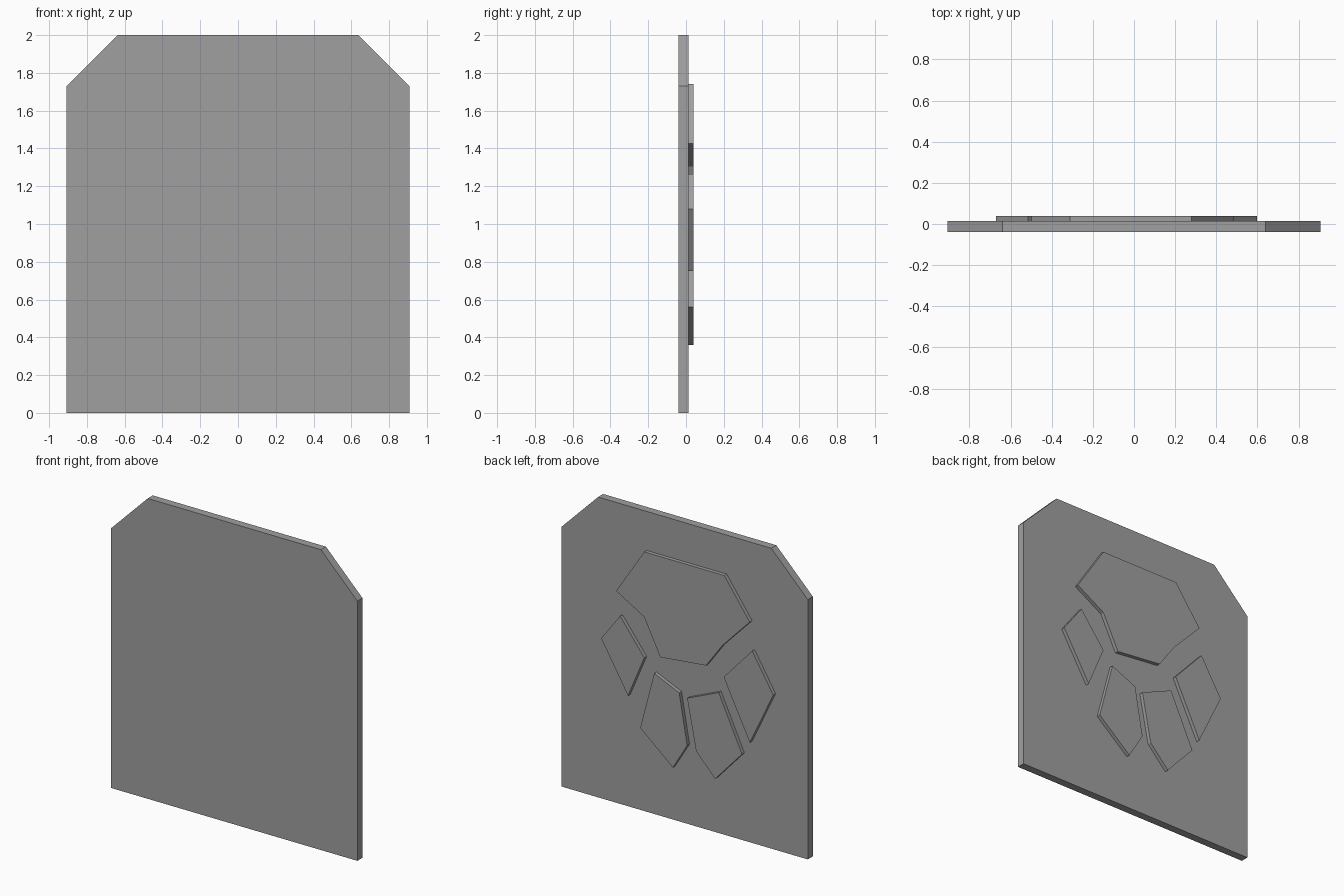
import bpy
import bmesh

if "Cube" in bpy.data.objects:
    bpy.data.objects.remove(bpy.data.objects["Cube"])

grey = bpy.data.materials.new("plain_grey")
grey.diffuse_color = (0.35, 0.35, 0.35, 1.0)
grey.use_nodes = True
grey.node_tree.nodes["Principled BSDF"].inputs["Base Color"].default_value = grey.diffuse_color


def slab(name, outline, y_front, y_back):
    """Extrude an (x, z) outline along y into a flat solid."""
    bm = bmesh.new()
    face = bm.faces.new([bm.verts.new((x, y_front, z)) for x, z in outline])
    out = bmesh.ops.extrude_face_region(bm, geom=[face])
    moved = [v for v in out["geom"] if isinstance(v, bmesh.types.BMVert)]
    bmesh.ops.translate(bm, verts=moved, vec=(0, y_back - y_front, 0))
    bmesh.ops.recalc_face_normals(bm, faces=bm.faces)
    mesh = bpy.data.meshes.new(name)
    bm.to_mesh(mesh)
    bm.free()
    mesh.materials.append(grey)
    obj = bpy.data.objects.new(name, mesh)
    bpy.context.collection.objects.link(obj)
    return obj


FRONT, BACK, RELIEF = -0.039, 0.014, 0.039

# Plate with two clipped top corners
half = [(0.907, 0), (0.907, 1.73), (0.638, 2)]
slab("plate", half + [(-x, z) for x, z in reversed(half)], FRONT, BACK)

# Raised paw print on the back: main pad and four toes
paw = {
    "main_pad": [(0.28, 1.74), (-0.31, 1.74), (-0.497, 1.48), (-0.295, 1.27),
                 (-0.175, 1.105), (0.163, 1.07), (0.28, 1.305), (0.487, 1.425)],
    "outer_toe_right": [(0.458, 1.265), (0.28, 1.035), (0.40, 0.75), (0.598, 1.08)],
    "inner_toe_right": [(0.207, 0.95), (0.023, 0.87), (-0.036, 0.535),
                        (0.07, 0.36), (0.31, 0.56)],
    "inner_toe_left": [(-0.036, 0.85), (-0.268, 0.95), (-0.44, 0.585),
                       (-0.242, 0.368), (-0.102, 0.515)],
    "outer_toe_left": [(-0.515, 1.293), (-0.67, 1.04), (-0.497, 0.677), (-0.305, 1.063)],
}
for name, outline in paw.items():
    slab(name, outline, BACK, RELIEF)
